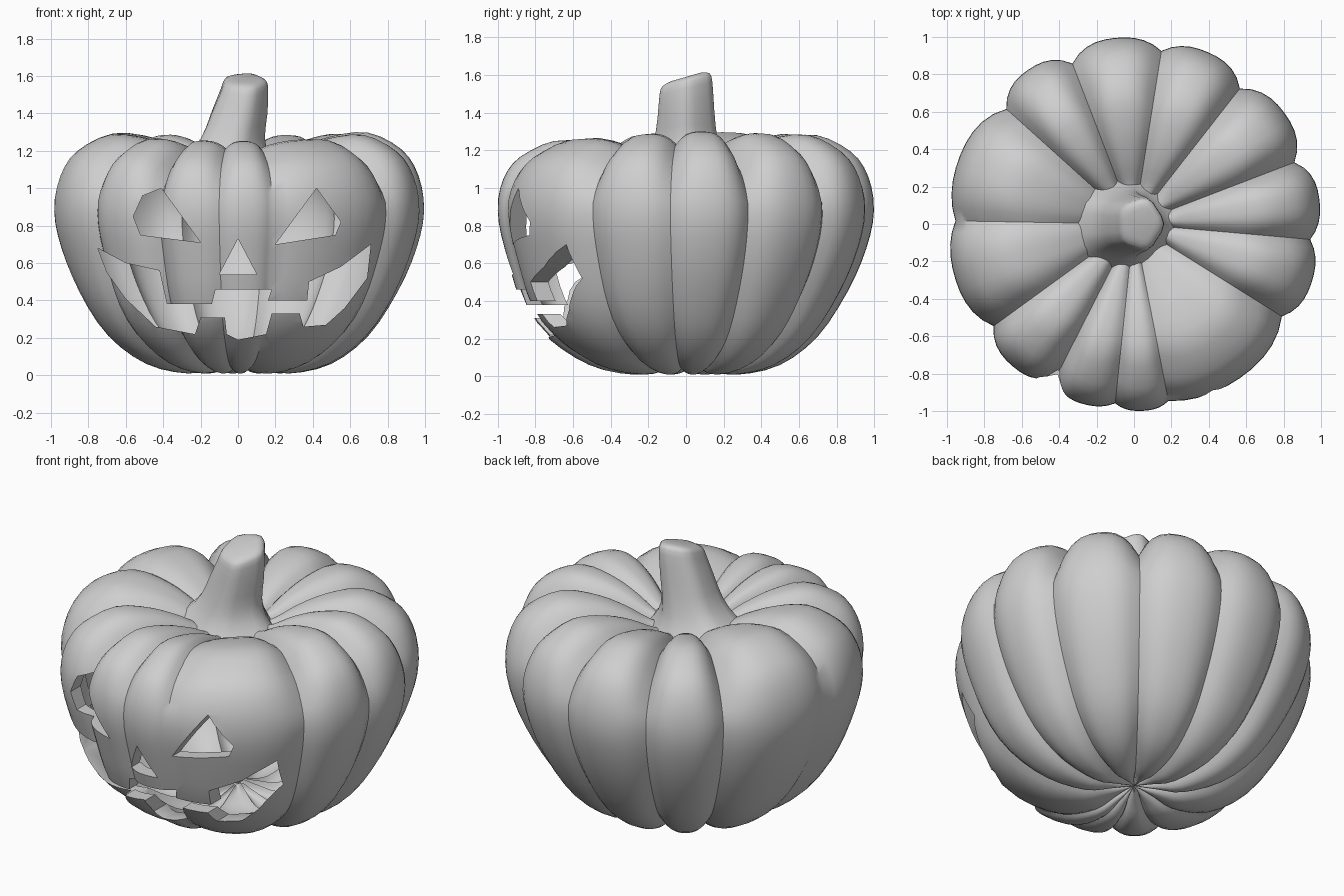
import bpy, bmesh
from math import sin, cos, exp, radians, tau
from mathutils import Vector

cube = bpy.data.objects.get("Cube")
if cube:
    bpy.data.objects.remove(cube, do_unlink=True)

clay = bpy.data.materials.new("plain_grey")
clay.use_nodes = True
clay.diffuse_color = (0.62, 0.62, 0.62, 1)
clay.node_tree.nodes["Principled BSDF"].inputs["Base Color"].default_value = clay.diffuse_color


def make_object(name, bm):
    bmesh.ops.recalc_face_normals(bm, faces=bm.faces[:])
    if bm.calc_volume(signed=True) < 0:
        bmesh.ops.reverse_faces(bm, faces=bm.faces[:])
    mesh = bpy.data.meshes.new(name)
    bm.to_mesh(mesh)
    bm.free()
    mesh.materials.append(clay)
    obj = bpy.data.objects.new(name, mesh)
    bpy.context.collection.objects.link(obj)
    return obj


def loft(rings):
    """Bridge closed rings of points and close both ends with a fan."""
    bm = bmesh.new()
    loops = [[bm.verts.new(p) for p in ring] for ring in rings]
    n = len(loops[0])
    for a, b in zip(loops, loops[1:]):
        for i in range(n):
            j = (i + 1) % n
            bm.faces.new((a[i], a[j], b[j], b[i]))
    for loop in (loops[0], loops[-1]):
        centre = bm.verts.new(sum((v.co for v in loop), Vector()) / n)
        for i in range(n):
            bm.faces.new((loop[i], loop[(i + 1) % n], centre))
    return bm


def smooth_path(points, steps):
    """Catmull-Rom curve through the points."""
    pts = [Vector(p) for p in points]
    pts = [2 * pts[0] - pts[1]] + pts + [2 * pts[-1] - pts[-2]]
    out = []
    for a, b, c, d in zip(pts, pts[1:], pts[2:], pts[3:]):
        for k in range(steps):
            t = k / steps
            out.append(b + (c - a) * t / 2 + (2 * a - 5 * b + 4 * c - d) * t * t / 2
                       + (3 * b - a - 3 * c + d) * t ** 3 / 2)
    return out + [pts[-2]]


def select_only(obj):
    bpy.ops.object.select_all(action='DESELECT')
    obj.select_set(True)
    bpy.context.view_layer.objects.active = obj


# Ribbed body: a profile turned through uneven lobes
PROFILE = [(0.04, 0.07), (0.14, 0.04), (0.28, 0.01), (0.5, 0.06), (0.7, 0.21),
           (0.86, 0.45), (0.96, 0.68), (1.0, 0.88), (0.97, 1.07), (0.88, 1.21),
           (0.7, 1.3), (0.5, 1.28), (0.34, 1.22), (0.2, 1.14), (0.06, 1.1)]
# Groove angle and relative depth
GROOVES = [(-144, 0.8), (-117, 0.9), (-96, 0.4), (-79, 0.4), (-32, 0.75), (-5, 0.6),
           (21, 0.9), (52, 0.9), (81, 0.7), (111, 0.9), (138, 0.9), (179, 0.5), (216, 0.8)]
STEPS = 10

columns = []
for (start, depth_a), (end, depth_b) in zip(GROOVES, GROOVES[1:]):
    for k in range(STEPS):
        u = 2 * k / STEPS - 1
        groove = abs(u) ** 2.7 * (depth_a if u < 0 else depth_b)
        columns.append((radians(start + (end - start) * k / STEPS), groove))


def gourd(name, scale):
    rings = []
    for r, z in smooth_path(PROFILE, 3):
        crown = max(0, min(1, (z - 0.95) / 0.3))
        ring = []
        for angle, groove in columns:
            front = max(0, -sin(angle))
            jaw = 0.055 * front * exp(-((z - 0.32) / 0.22) ** 2) * min(1, r / 0.5)
            s = scale * (1 - (0.09 + 0.07 * crown) * groove)
            height = z - crown * (0.05 * front + 0.02 * max(0, sin(angle)))
            ring.append(((r + jaw) * s * cos(angle), (r + jaw) * s * sin(angle),
                         0.6 + (height - 0.6) * s))
        rings.append(ring)
    return make_object(name, loft(rings))


body = gourd("pumpkin_shell", 1)
cutters = [gourd("cavity_cutter", 0.91)]

# Carved face openings, as outlines in x and z
OPENINGS = {
    "right_eye": [(-0.41, 1.0), (-0.51, 0.96), (-0.56, 0.85), (-0.52, 0.75), (-0.2, 0.71)],
    "left_eye": [(0.42, 1.0), (0.55, 0.82), (0.52, 0.75), (0.2, 0.7)],
    "nose": [(0, 0.73), (0.1, 0.54), (-0.1, 0.54)],
    "mouth": [(-0.75, 0.68), (-0.6, 0.6), (-0.42, 0.56), (-0.38, 0.38), (-0.14, 0.38),
              (-0.12, 0.46), (0.18, 0.46), (0.16, 0.4), (0.37, 0.4), (0.38, 0.5),
              (0.55, 0.58), (0.71, 0.7), (0.69, 0.52), (0.57, 0.36), (0.47, 0.27),
              (0.35, 0.26), (0.33, 0.33), (0.18, 0.33), (0.15, 0.22), (0, 0.19),
              (-0.06, 0.22), (-0.07, 0.31), (-0.2, 0.31), (-0.23, 0.22), (-0.44, 0.26),
              (-0.6, 0.41), (-0.7, 0.55)],
}
for name, outline in OPENINGS.items():
    bm = bmesh.new()
    face = bm.faces.new([bm.verts.new((x, -1.2, z)) for x, z in outline])
    back = bmesh.ops.extrude_face_region(bm, geom=[face], use_keep_orig=True)["geom"]
    bmesh.ops.translate(bm, vec=(0, 0.85, 0),
                        verts=[v for v in back if isinstance(v, bmesh.types.BMVert)])
    cutters.append(make_object(name + "_cutter", bm))

for cutter in cutters:
    cutter.hide_render = True
    cut = body.modifiers.new(cutter.name, 'BOOLEAN')
    cut.operation = 'DIFFERENCE'
    cut.solver = 'EXACT'
    cut.object = cutter

select_only(body)
bpy.ops.object.convert(target='MESH')
for cutter in cutters:
    bpy.data.objects.remove(cutter, do_unlink=True)

# Flared, leaning stem: centre x, height, half width, half depth
STEM = [(-0.11, 1.08, 0.34, 0.24), (-0.07, 1.17, 0.23, 0.19), (-0.035, 1.27, 0.17, 0.165),
        (0.0, 1.4, 0.15, 0.15), (0.03, 1.53, 0.125, 0.14), (0.035, 1.575, 0.11, 0.125),
        (0.04, 1.59, 0.07, 0.08)]
rings = []
for cx, z, rx, ry in smooth_path(STEM, 2):
    ring = []
    for i in range(20):
        a = tau * i / 20
        s = 1 + 0.05 * cos(5 * a)
        y = ry * s * sin(a)
        tilt = 0.3 * max(0, (z - 1.3) / 0.3)
        ring.append((cx + rx * s * cos(a), y, z + tilt * y))
    rings.append(ring)
stem = make_object("stem", loft(rings))

for obj in (body, stem):
    select_only(obj)
    bpy.ops.object.shade_smooth_by_angle(angle=radians(45))
